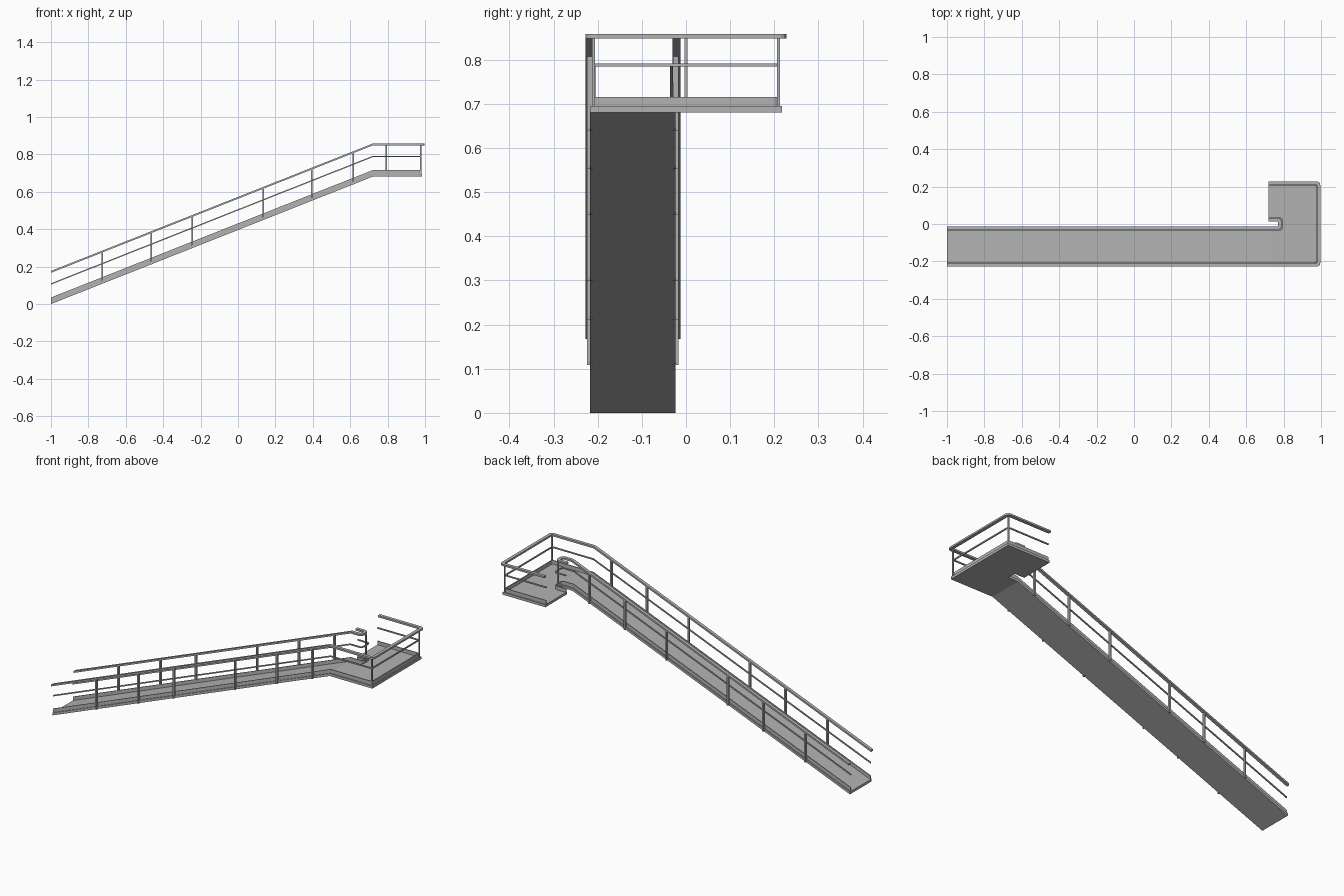
import bpy, bmesh
from mathutils import Vector

cube = bpy.data.objects.get("Cube")
if cube:
    bpy.data.objects.remove(cube)

steel = bpy.data.materials.new("grey_steel")
steel.use_nodes = True
GREY = (0.45, 0.45, 0.45, 1)
steel.diffuse_color = GREY
steel.node_tree.nodes["Principled BSDF"].inputs["Base Color"].default_value = GREY

# Main dimensions
X0, X1, XE = -1.0, 0.72, 0.985        # ramp foot, ramp head, landing end
RISE = 0.681                          # underside of the landing
SLOPE = RISE / (X1 - X0)
DECK = 0.014                          # deck thickness
MID = -0.1205                         # ramp centre line
HALF = 0.0965                         # half ramp width
SIDE = 0.217                          # half landing width
NOTCH = 0.782                         # end of the slot between flights


def base(x):
    return min(RISE, (x - X0) * SLOPE)


def finish(name, bm):
    bmesh.ops.recalc_face_normals(bm, faces=bm.faces)
    mesh = bpy.data.meshes.new(name)
    bm.to_mesh(mesh)
    bm.free()
    mesh.materials.append(steel)
    obj = bpy.data.objects.new(name, mesh)
    bpy.context.collection.objects.link(obj)
    return obj


def fillet(points, r, steps=4):
    """Round the plan corners of an open path."""
    pts = [Vector(p) for p in points]
    out = [pts[0]]
    for a, b, c in zip(pts, pts[1:], pts[2:]):
        d, e = (a - b).normalized(), (c - b).normalized()
        if abs(d.dot(e)) > 0.9:
            out.append(b)
            continue
        for i in range(steps + 1):
            t = i / steps
            out.append(b + d * r * (1 - t) ** 2 + e * r * t ** 2)
    return out + [pts[-1]]


def sweep(name, path, lift, width, height):
    """Sweep an upright rectangular bar along a plan path that follows the ramp."""
    bm = bmesh.new()
    rings = []
    for i, p in enumerate(path):
        d0 = (p - path[max(i - 1, 0)]).normalized()
        d1 = (path[min(i + 1, len(path) - 1)] - p).normalized()
        d = (d0 + d1).normalized()
        ref = d1 if d1.length else d0
        side = Vector((-d.y, d.x)) * (width / 2 / max(d.dot(ref), 0.3))
        z = base(p.x) + lift
        rings.append([bm.verts.new((p.x + s * side.x, p.y + s * side.y, z + h))
                      for s, h in ((-1, 0), (1, 0), (1, height), (-1, height))])
    for a, b in zip(rings, rings[1:]):
        for k in range(4):
            bm.faces.new((a[k], a[k - 1], b[k - 1], b[k]))
    bm.faces.new(rings[0])
    bm.faces.new(rings[-1])
    return finish(name, bm)


def box(name, x, y, z0, z1, sx, sy):
    bm = bmesh.new()
    bmesh.ops.create_cube(bm, size=1)
    bmesh.ops.scale(bm, vec=(sx, sy, z1 - z0), verts=bm.verts)
    bmesh.ops.translate(bm, vec=(x, y, (z0 + z1) / 2), verts=bm.verts)
    return finish(name, bm)


def prism(name, outline, offset):
    bm = bmesh.new()
    face = bm.faces.new([bm.verts.new(p) for p in outline])
    ext = bmesh.ops.extrude_face_region(bm, geom=[face])
    verts = [v for v in ext["geom"] if isinstance(v, bmesh.types.BMVert)]
    bmesh.ops.translate(bm, vec=offset, verts=verts)
    return finish(name, bm)


# Sloping deck
prism("ramp_deck", [(X0, MID - HALF, 0), (X1, MID - HALF, RISE),
                    (X1, MID - HALF, RISE + DECK), (X0, MID - HALF, DECK)],
      (0, 2 * HALF, 0))

# Landing deck with a rounded slot
inner = MID + HALF
slot = fillet([(X1, inner), (NOTCH, inner), (NOTCH, -inner), (X1, -inner)], 0.012)
outer = [Vector(p) for p in ((X1, SIDE), (XE, SIDE), (XE, -SIDE), (X1, -SIDE))]
prism("landing_deck", [(p.x, p.y, RISE) for p in slot + outer], (0, 0, DECK))


def outer_path(inset):
    y, x = SIDE - inset, XE - inset
    return fillet([(X0, -y), (X1, -y), (x, -y), (x, y), (X1, y)], 0.012)


def inner_path(inset):
    y, x = inner - inset, NOTCH + inset
    return fillet([(X0, y), (X1, y), (x, y), (x, -y), (X1, -y)], 0.016)


# Kerbs, middle rails and handrails on both sides
for side, route in (("outer", outer_path), ("inner", inner_path)):
    sweep(side + "_kerb", route(0.009), DECK, 0.005, 0.021)
    sweep(side + "_middle_rail", route(0.009), 0.104, 0.006, 0.007)
    sweep(side + "_handrail", route(-0.002 if side == "inner" else -0.006 + 0.004),
          0.167, 0.018, 0.010)

# Ramp posts, fixed to the deck edges
for i, x in enumerate((-0.725, -0.465, -0.245, 0.135, 0.395, 0.615)):
    for name, s in (("outer", -1), ("inner", 1)):
        box(f"{name}_ramp_post_{i + 1}", x, MID + s * (HALF + 0.001),
            base(x), base(x) + 0.17, 0.008, 0.013)

# Landing posts
for name, x, y in (("front_corner_post", 0.977, -0.210),
                   ("back_corner_post", 0.977, 0.210),
                   ("slot_post", 0.793, 0)):
    box(name, x, y, RISE + DECK, RISE + 0.17, 0.007, 0.007)
